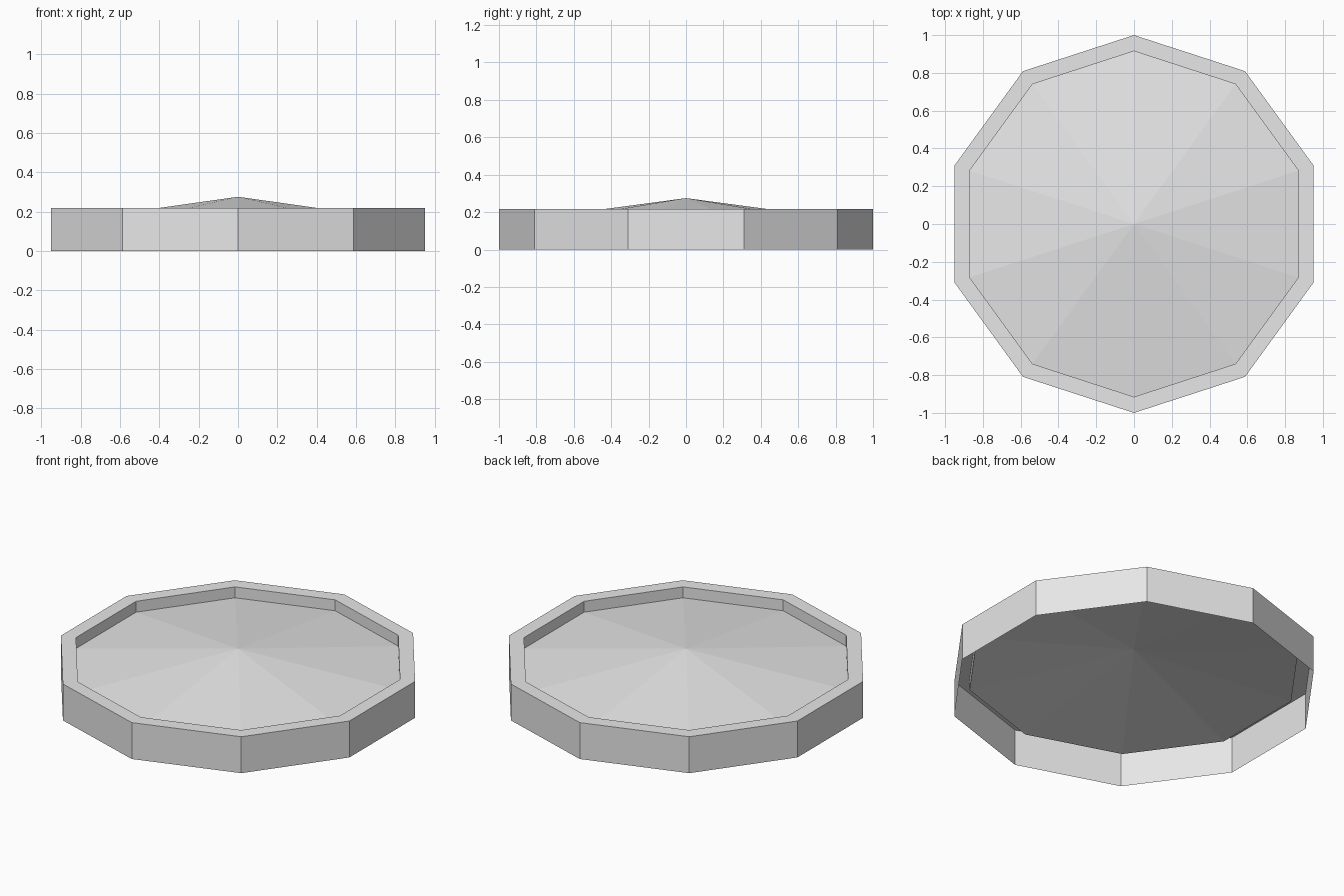
import bpy
import bmesh
from math import cos, sin, radians

if "Cube" in bpy.data.objects:
    bpy.data.objects.remove(bpy.data.objects["Cube"])

SIDES = 10
RIM_Z, FLOOR_Z, PEAK_Z = 0.217, 0.152, 0.275
OUTER_R, INNER_R = 1.0, 0.915

grey = bpy.data.materials.new("light grey")
grey.diffuse_color = (0.8, 0.8, 0.8, 1)
grey.use_nodes = True
grey.node_tree.nodes["Principled BSDF"].inputs["Base Color"].default_value = grey.diffuse_color


def lathe(name, profile):
    """Revolve (radius, z) points into a flat-faced ten-sided open sheet."""
    bm = bmesh.new()
    rings = []
    for r, z in profile:
        if r == 0:
            rings.append([bm.verts.new((0, 0, z))] * SIDES)
        else:
            angles = [radians(18 + 360 / SIDES * i) for i in range(SIDES)]
            rings.append([bm.verts.new((r * cos(a), r * sin(a), z)) for a in angles])
    for low, high in zip(rings, rings[1:]):
        for i in range(SIDES):
            j = (i + 1) % SIDES
            corners = [low[i], low[j], high[j], high[i]]
            bm.faces.new(list(dict.fromkeys(corners)))
    mesh = bpy.data.meshes.new(name)
    bm.to_mesh(mesh)
    bm.free()
    mesh.materials.append(grey)
    obj = bpy.data.objects.new(name, mesh)
    bpy.context.collection.objects.link(obj)
    return obj


# Outer wall, flat lip and short inner wall, open underneath
lathe("rim", [(OUTER_R, 0), (OUTER_R, RIM_Z), (INNER_R, RIM_Z), (INNER_R, FLOOR_Z)])

# Shallow pointed panel set inside the rim
lathe("raised_panel", [(INNER_R, FLOOR_Z), (0, PEAK_Z)])
